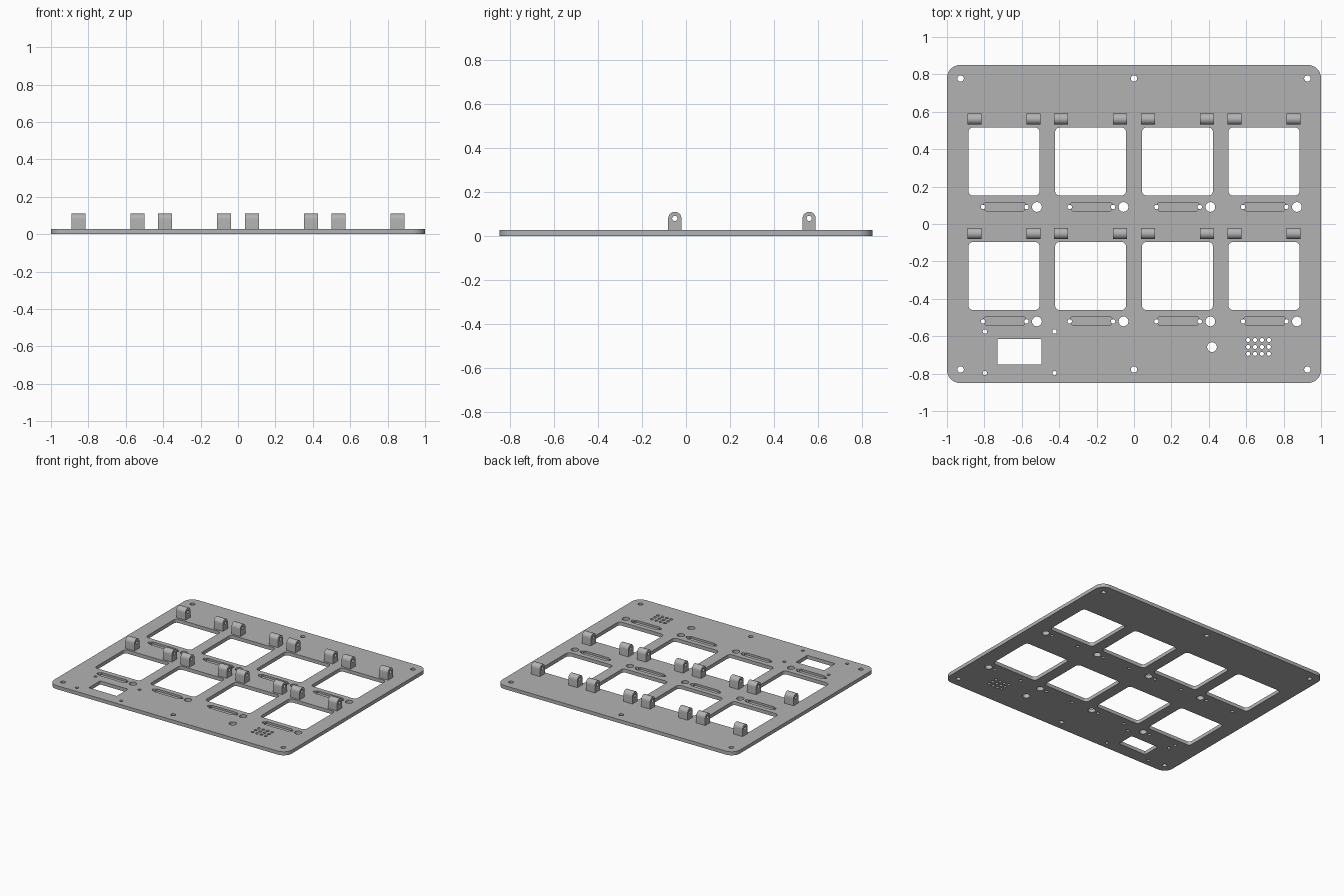
import bpy
import bmesh
from math import cos, sin, pi, radians
from mathutils import Matrix

if "Cube" in bpy.data.objects:
    bpy.data.objects.remove(bpy.data.objects["Cube"], do_unlink=True)

THICK = 0.027
COLUMNS = [-0.695, -0.232, 0.232, 0.695]
ROWS = [0.334, -0.278]          # window centres

grey = bpy.data.materials.new("grey metal")
grey.use_nodes = True
grey.diffuse_color = (0.45, 0.45, 0.45, 1)
grey.node_tree.nodes["Principled BSDF"].inputs["Base Color"].default_value = (0.45, 0.45, 0.45, 1)


def circle(x, y, r, n=24):
    return [(x + r * cos(2 * pi * i / n), y + r * sin(2 * pi * i / n)) for i in range(n)]


def rounded_rect(x, y, w, h, r, steps=6):
    corners = [(1, 1), (-1, 1), (-1, -1), (1, -1)]
    pts = []
    for k, (sx, sy) in enumerate(corners):
        cx, cy = x + sx * (w / 2 - r), y + sy * (h / 2 - r)
        for i in range(steps + 1):
            a = pi / 2 * (k + i / steps)
            pts.append((cx + r * cos(a), cy + r * sin(a)))
    return pts


def prisms(name, outlines, z0, z1):
    """One object holding an upright prism for every outline."""
    bm = bmesh.new()
    for pts in outlines:
        low = [bm.verts.new((x, y, z0)) for x, y in pts]
        high = [bm.verts.new((x, y, z1)) for x, y in pts]
        bm.faces.new(low[::-1])
        bm.faces.new(high)
        for i in range(len(pts)):
            j = (i + 1) % len(pts)
            bm.faces.new((low[i], low[j], high[j], high[i]))
    bmesh.ops.recalc_face_normals(bm, faces=bm.faces)
    mesh = bpy.data.meshes.new(name)
    bm.to_mesh(mesh)
    bm.free()
    obj = bpy.data.objects.new(name, mesh)
    bpy.context.collection.objects.link(obj)
    return obj


def cut(obj, *cutters):
    """Subtract the cutters, bake the result and drop the cutters."""
    for c in cutters:
        c.hide_render = True
        mod = obj.modifiers.new("cut", 'BOOLEAN')
        mod.operation, mod.solver, mod.object = 'DIFFERENCE', 'EXACT', c
    bpy.context.view_layer.update()
    graph = bpy.context.evaluated_depsgraph_get()
    mesh = bpy.data.meshes.new_from_object(obj.evaluated_get(graph))
    obj.modifiers.clear()
    obj.data = mesh
    for c in cutters:
        bpy.data.objects.remove(c, do_unlink=True)


def finish(obj):
    obj.data.materials.clear()
    obj.data.materials.append(grey)
    bpy.ops.object.select_all(action='DESELECT')
    obj.select_set(True)
    bpy.context.view_layer.objects.active = obj
    bpy.ops.object.shade_smooth_by_angle(angle=radians(30))


# Panel openings: windows, connector holes and pockets for each bay
holes, pockets = [], []
for cx in COLUMNS:
    for cy in ROWS:
        holes.append(rounded_rect(cx, cy, 0.38, 0.364, 0.025))
        sx, sy = cx + 0.004, cy - 0.243
        for side in (-1, 1):
            holes.append(circle(sx + side * 0.116, sy, 0.012, 16))
        holes.append(circle(cx + 0.176, sy, 0.026))
        pockets.append([(sx - 0.098, sy - 0.023), (sx + 0.098, sy - 0.023),
                        (sx + 0.106, sy - 0.016), (sx + 0.111, sy + 0.016),
                        (sx + 0.105, sy + 0.023), (sx - 0.105, sy + 0.023),
                        (sx - 0.111, sy + 0.016), (sx - 0.106, sy - 0.016)])

# Mounting holes along the back and front edges
for x in (-0.927, 0, 0.927):
    for y in (-0.778, 0.778):
        holes.append(circle(x, y, 0.017))

# Display opening with its four screw holes, and a button hole
holes.append(rounded_rect(-0.612, -0.683, 0.235, 0.136, 0.006, 3))
for x in (-0.797, -0.425):
    for y in (-0.575, -0.797):
        holes.append(circle(x, y, 0.012, 16))
holes.append(circle(0.417, -0.658, 0.026))

# Speaker grille
for i in range(4):
    for j in range(3):
        holes.append(circle(0.61 + 0.037 * i, -0.62 - 0.037 * j, 0.011, 16))

panel = prisms("panel", [rounded_rect(0, 0, 2, 1.7, 0.07, 8)], 0, THICK)
cut(panel, prisms("hole_cutter", holes, -0.1, 0.1),
    prisms("pocket_cutter", pockets, 0.012, 0.1))
finish(panel)

# Hinge lug: round-topped block with a pin hole, extruded along x
R, PIN_Z = 0.03, 0.08
profile = [(-R, 0.02), (R, 0.02)]
profile += [(R * cos(pi * i / 16), PIN_Z + R * sin(pi * i / 16)) for i in range(17)]
lug = prisms("hinge_lug", [profile], -0.0375, 0.0375)
cut(lug, prisms("pin_cutter", [circle(0, PIN_Z, 0.012)], -0.1, 0.1))
lug.data.transform(Matrix(((0, 0, 1, 0), (1, 0, 0, 0), (0, 1, 0, 0), (0, 0, 0, 1))))
finish(lug)

# A pair of lugs behind every window
spots = [(cx + side * 0.1575, cy + 0.227) for cx in COLUMNS for cy in ROWS for side in (-1, 1)]
for k, (x, y) in enumerate(spots):
    part = lug if k == 0 else lug.copy()
    if k:
        bpy.context.collection.objects.link(part)
    part.location = (x, y, 0)
